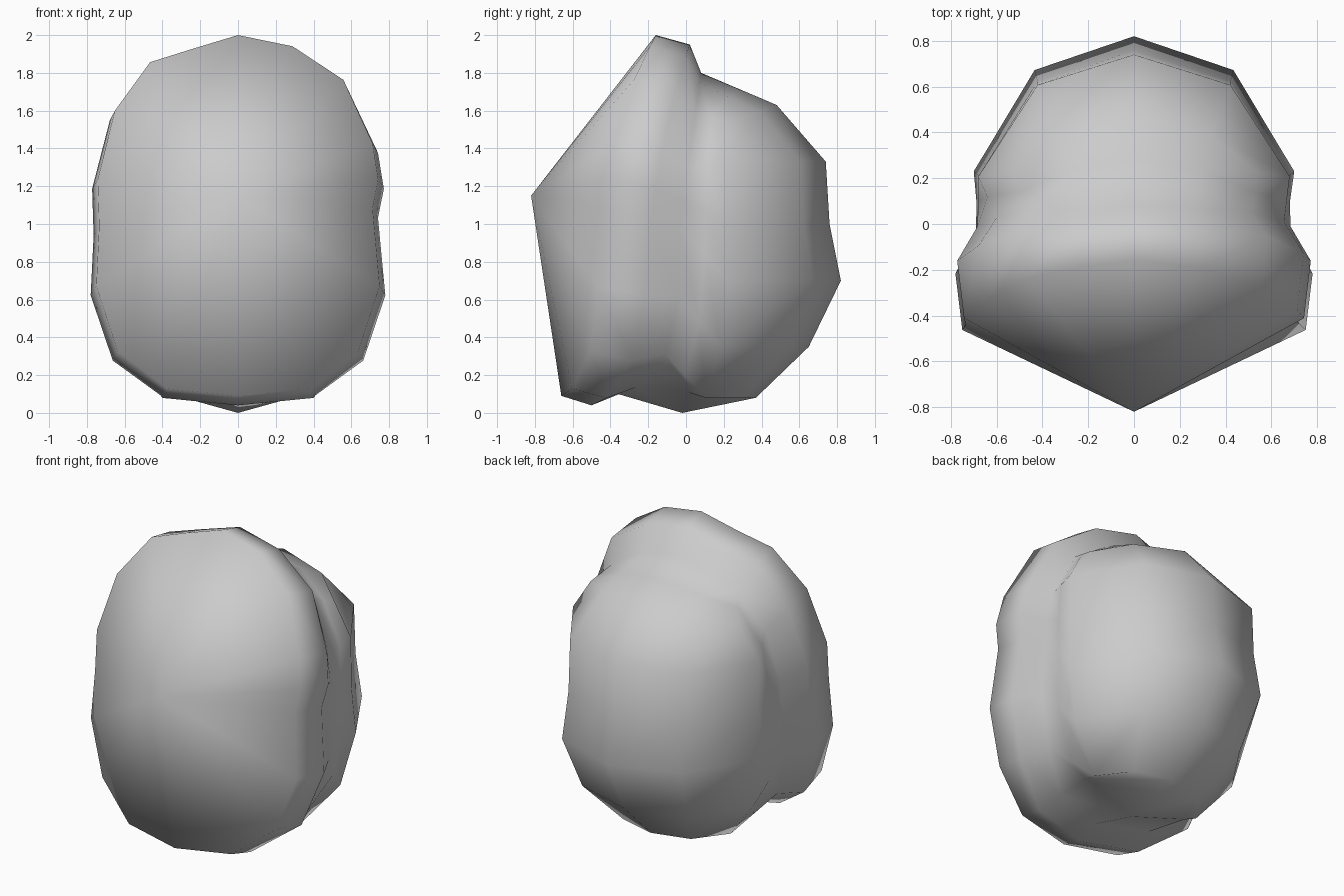
import bpy
import bmesh

if "Cube" in bpy.data.objects:
    bpy.data.objects.remove(bpy.data.objects["Cube"])

# Outline as (width fraction, height fraction); the two sides differ slightly
RIGHT = [(0, 1), (.385, .969), (.744, .876), (.95, .70), (.99, .60),
         (.95, .52), (1.0, .305), (.85, .124), (.5, .02), (0, 0)]
LEFT = [(-.5, .02), (-.85, .124), (-1.0, .305), (-.98, .47), (-.99, .60),
        (-.87, .79), (-.62, .925), (-.32, .962)]
OUTLINE = RIGHT + LEFT


def tilted_ring(w, top, bottom, bow):
    pts = []
    for s, t in OUTLINE:
        y = bottom[0] + (top[0] - bottom[0]) * t
        z = bottom[1] + (top[1] - bottom[1]) * t
        y += s * s * (bow + .3 * (1 - t) ** 2)
        pts.append((w * s, y, z))
    return pts


# Rear: height, depth, half width of each level, drop at its outer ends
LEVELS = [(1.63, .48, .54, .09), (1.33, .74, .68, 0), (1.0, .76, .68, 0),
          (.70, .82, .70, 0), (.35, .65, .62, 0), (.08, .37, .40, 0)]

bm = bmesh.new()

# Front cover, its rim and the groove behind it
rings = [[bm.verts.new(p) for p in tilted_ring(*r)] for r in [
    (.75, (-.16, 2.0), (-.66, .09), -.10),
    (.78, (.02, 1.95), (-.50, .04), -.02),
    (.69, (.08, 1.80), (-.36, .10), .04)]]

# Domed rear: one row of five points per level
rows = [[bm.verts.new(p) for p in [
    (-w, .28 * d + drop, z - drop), (-.62 * w, .82 * d, z - .4 * drop),
    (0, d, z), (.62 * w, .82 * d, z - .4 * drop),
    (w, .28 * d + drop, z - drop)]] for z, d, w, drop in LEVELS]
for a, b in zip(rows, rows[1:]):
    for i in range(4):
        bm.faces.new((a[i], a[i + 1], b[i + 1], b[i]))

# Border of the dome, ordered like the outline
border = (rows[0][2:] + [r[4] for r in rows[1:-1]] + rows[-1][::-1]
          + [r[0] for r in rows[-2:0:-1]] + rows[0][:2])

# Belt halfway between groove and dome, pulled down to the ground below
belt = [bm.verts.new((a.co + b.co) / 2) for a, b in zip(rings[-1], border)]
belt[9].co = (0, -.02, 0)
for i in (8, 10):
    belt[i].co.x *= 1.3
rings += [belt, border]
for a, b in zip(rings, rings[1:]):
    for i in range(len(a)):
        j = (i + 1) % len(a)
        bm.faces.new((a[i], a[j], b[j], b[i]))

# Pointed front
tip = bm.verts.new((0, -.82, 1.15))
for i in range(len(OUTLINE)):
    bm.faces.new((rings[0][i], rings[0][(i + 1) % len(OUTLINE)], tip))

bmesh.ops.recalc_face_normals(bm, faces=bm.faces[:])
mesh = bpy.data.meshes.new("rounded_shell")
bm.to_mesh(mesh)
bm.free()
for p in mesh.polygons:
    p.use_smooth = True
obj = bpy.data.objects.new("rounded_shell", mesh)
bpy.context.collection.objects.link(obj)
